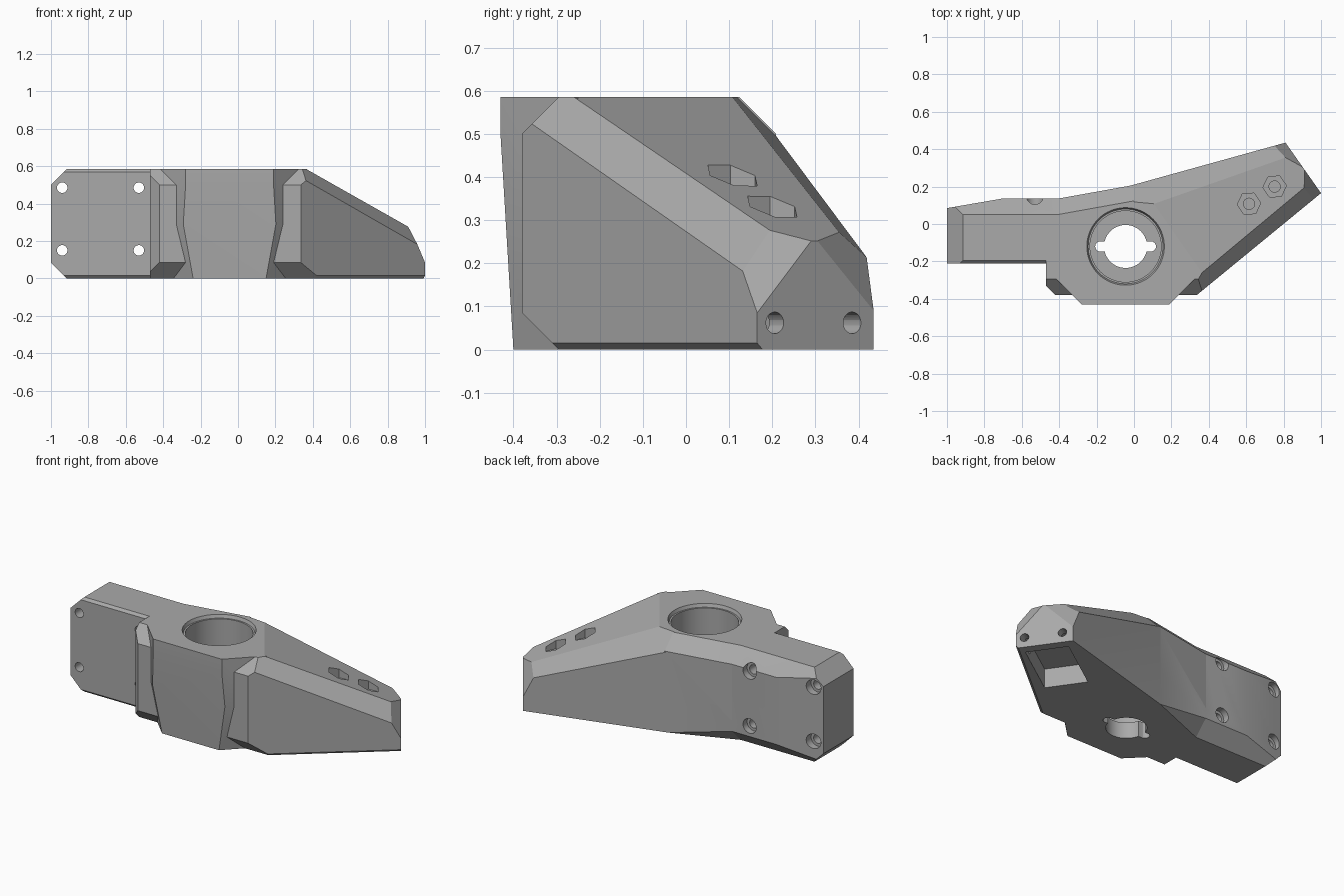
import bpy, bmesh, math
from mathutils import Vector, Matrix

if "Cube" in bpy.data.objects:
    bpy.data.objects.remove(bpy.data.objects["Cube"], do_unlink=True)

TOP, BEV = 0.585, 0.085
ARM = math.atan2(0.57, 0.82)

grey = bpy.data.materials.new("plain grey")
grey.use_nodes = True
grey.diffuse_color = (0.4, 0.4, 0.4, 1)
grey.node_tree.nodes["Principled BSDF"].inputs["Base Color"].default_value = (0.4, 0.4, 0.4, 1)


def to_object(name, bm):
    bmesh.ops.recalc_face_normals(bm, faces=bm.faces)
    mesh = bpy.data.meshes.new(name)
    bm.to_mesh(mesh)
    bm.free()
    mesh.materials.append(grey)
    ob = bpy.data.objects.new(name, mesh)
    bpy.context.collection.objects.link(ob)
    return ob


def wall(a, b):
    """Upright plane through two plan points."""
    return (*a, 0), (*b, 0), (*a, 1)


def along_x(y1, z1, y2, z2):
    """Plane running along x through two side points."""
    return (0, y1, z1), (1, y1, z1), (0, y2, z2)


def solid(name, inside, planes):
    """Block cut down by planes, keeping the side that holds the inside point."""
    bm = bmesh.new()
    bmesh.ops.create_cube(bm, size=2, matrix=Matrix.Translation((0, 0, 1)) @ Matrix.Scale(1.5, 4, (1, 0, 0)))
    for p, q, r in planes + [((0, 0, TOP), (1, 0, TOP), (0, 1, TOP))]:
        p, q, r = Vector(p), Vector(q), Vector(r)
        n = (q - p).cross(r - p).normalized()
        if n.dot(Vector(inside) - p) > 0:
            n = -n
        geom = bm.verts[:] + bm.edges[:] + bm.faces[:]
        cut = bmesh.ops.bisect_plane(bm, geom=geom, dist=1e-5, plane_co=p, plane_no=n, clear_outer=True)
        edges = [e for e in cut["geom_cut"] if isinstance(e, bmesh.types.BMEdge)]
        if edges:
            bmesh.ops.contextual_create(bm, geom=edges)
    return to_object(name, bm)


def drum(name, centre, r1, r2, depth, sides=64, turn=None):
    bm = bmesh.new()
    m = Matrix.Translation(centre) @ (turn or Matrix())
    bmesh.ops.create_cone(bm, cap_ends=True, segments=sides, radius1=r1, radius2=r2, depth=depth, matrix=m)
    return to_object(name, bm)


def box(name, centre, size, angle=0):
    bm = bmesh.new()
    m = Matrix.Translation(centre) @ Matrix.Rotation(angle, 4, "Z") @ Matrix.Diagonal((*size, 1))
    bmesh.ops.create_cube(bm, size=1, matrix=m)
    return to_object(name, bm)


def combine(target, tool, operation):
    mod = target.modifiers.new(operation.lower(), "BOOLEAN")
    mod.operation, mod.solver, mod.object = operation, "EXACT", tool
    bpy.context.view_layer.objects.active = target
    bpy.ops.object.modifier_apply(modifier=mod.name)
    bpy.data.objects.remove(tool, do_unlink=True)


# Shared front flange bevels
flange = [
    along_x(-0.38, 0, -0.38, 1),
    along_x(-0.38, TOP - BEV, -0.295, TOP),
    along_x(-0.38, BEV, -0.295, 0),
]

# Sloping arm with bevelled edges and end
front_a, front_b, back_b = (0.36, -0.36), (1, 0.165), (0.81, 0.435)
arm = solid("bracket_body", (0.3, 0, 0.2), flange + [
    wall((-0.02, 0), (-0.02, 1)),
    wall(front_a, front_b),
    wall(front_b, back_b),
    wall(back_b, (-0.02, 0.205)),
    ((0.91, 0.2, 0.275), (0.91, 0.3, 0.25), (0.81, 0.355, 0.272)),
    ((0.36, -0.36, 0.525), (0.96, 0.13, 0.18), (0.37, -0.25, TOP)),
    ((0.96, 0.13, 0.18), (0.91, 0.2, 0.275), (1, 0.165, BEV)),
    ((0.81, 0.355, 0.272), (0.91, 0.3, 0.25), (0.81, 0.435, 0.09)),
    ((-0.02, 0.12, TOP), (0.81, 0.355, 0.272), (-0.02, 0.205, 0.5)),
    ((0.36, -0.36, 0.015), (1, 0.165, 0.015), (0.35, -0.348, 0)),
])

# Middle section behind the bore
core = solid("middle", (-0.2, -0.1, 0.3), flange + [
    wall((-0.47, 0), (-0.47, 1)),
    wall((0, 0), (0, 1)),
    wall((-0.47, -0.33), (-0.42, -0.38)),
    wall((-0.41, 0.135), (-0.02, 0.205)),
    ((-0.41, 0.05, TOP), (-0.02, 0.12, TOP), (-0.41, 0.135, 0.5)),
    ((-0.41, 0.05, 0), (-0.41, 0.135, BEV), (-0.02, 0.205, 0)),
])

# Mounting block at the flat end
block = solid("mounting_block", (-0.7, 0, 0.3), [
    wall((-1, 0), (-1, 1)),
    wall((-0.3, 0), (-0.3, 1)),
    wall((-1, 0.085), (-0.71, 0.135)),
    along_x(0.135, 0, 0.135, 1),
    along_x(-0.21, 0, -0.21, 1),
    along_x(-0.21, 0.57, -0.195, TOP),
    along_x(-0.21, 0.015, -0.195, 0),
    along_x(0.135, 0.5, 0.05, TOP),
    along_x(0.135, BEV, 0.05, 0),
    ((-1, 0, 0.5), (-1, 1, 0.5), (-0.915, 0, TOP)),
    ((-1, 0, BEV), (-1, 1, BEV), (-0.915, 0, 0)),
])

# Tapered hub front, symmetrical about the bore
hub_planes = [
    along_x(-0.43, 0, -0.43, 1),
    along_x(-0.43, 0.5, -0.4, 0),
    along_x(-0.25, 0, -0.25, 1),
]
for side in (-1, 1):
    def hx(d):
        return -0.045 + side * d
    hub_planes += [
        wall((hx(0.235), -0.43), (hx(0.285), -0.38)),
        ((hx(0.285), -0.38, 0.29), (hx(0.235), -0.43, 0.29), (hx(0.215), -0.38, 0)),
    ]
hub = solid("hub_front", (-0.045, -0.3, 0.3), hub_planes)
for part in (core, block, hub):
    combine(arm, part, "UNION")

# Stepped bore with a keyed hole in its floor
bx, by = -0.045, -0.12
cutters = [
    drum("bore", (bx, by, 0.5), 0.19, 0.19, 0.8),
    drum("bore_rim", (bx, by, TOP), 0.2, 0.215, 0.04),
    drum("floor_hole", (bx, by, 0), 0.115, 0.115, 0.5),
    box("key_slot", (bx, by, 0), (0.27, 0.055, 0.5)),
]
for side in (-1, 1):
    cutters.append(drum("slot_end", (bx + side * 0.135, by, 0), 0.0275, 0.0275, 0.5, 24))

# Counterbored screw holes through the mounting block
lie_y = Matrix.Rotation(math.pi / 2, 4, "X")
for x, seat in ((-0.94, 0.055), (-0.53, 0.095)):
    for z in (0.15, 0.485):
        cutters.append(drum("screw_hole", (x, 0, z), 0.028, 0.028, 1, 32, lie_y))
        cutters.append(drum("counterbore", (x, seat + 0.2, z), 0.045, 0.045, 0.4, 32, lie_y))

# Hexagonal nut recesses on the slope
for x, y, z in ((0.615, 0.108, 0.35), (0.752, 0.2, 0.28)):
    turn = Matrix.Rotation(ARM, 4, "Z")
    cutters.append(drum("nut_recess", (x, y, z + 0.15), 0.063, 0.063, 0.3, 6, turn))
    cutters.append(drum("bolt_hole", (x, y, z + 0.02), 0.03, 0.03, 0.2, 24))

# Underside pocket and the two holes leading to it from the arm end
cutters.append(box("pocket", (0.69, 0.15, 0), (0.41, 0.25, 0.24), ARM))
lie_arm = Matrix.Rotation(ARM, 4, "Z") @ Matrix.Rotation(math.pi / 2, 4, "Y")
for x, y in ((0.97, 0.205), (0.845, 0.385)):
    cutters.append(drum("end_hole", (x, y, 0.062), 0.025, 0.025, 0.3, 24, lie_arm))
for cutter in cutters:
    combine(arm, cutter, "DIFFERENCE")

bpy.ops.object.select_all(action="DESELECT")
arm.select_set(True)
bpy.context.view_layer.objects.active = arm
bpy.ops.object.shade_smooth_by_angle(angle=math.radians(15))
